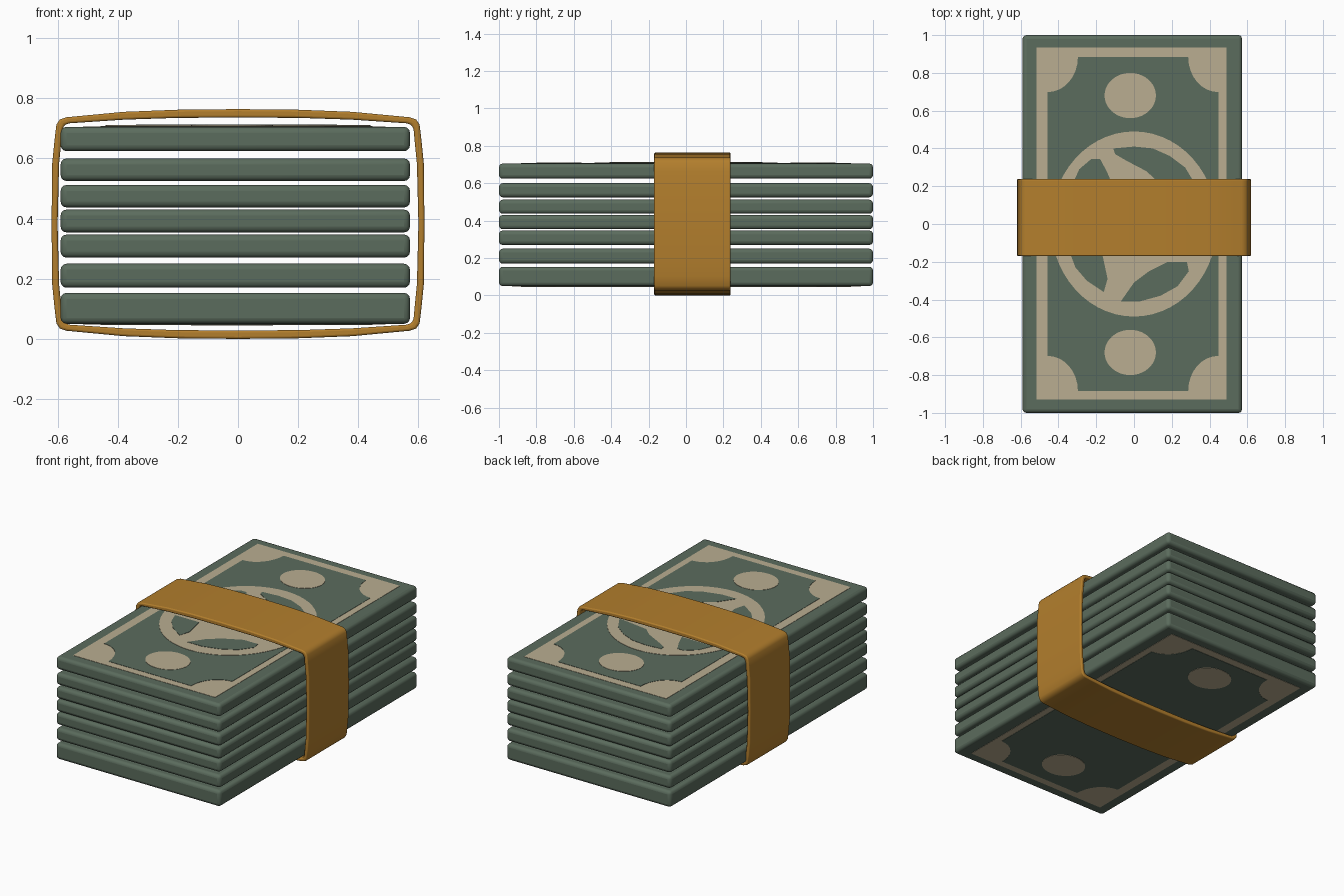
import bpy, bmesh
from math import sin, cos, pi, radians

cube = bpy.data.objects.get("Cube")
if cube:
    bpy.data.objects.remove(cube, do_unlink=True)


def material(name, rgb):
    m = bpy.data.materials.new(name)
    m.use_nodes = True
    m.diffuse_color = (*rgb, 1)
    m.node_tree.nodes["Principled BSDF"].inputs["Base Color"].default_value = (*rgb, 1)
    return m


green = material("muted green", (0.105, 0.15, 0.11))
tan = material("pale tan", (0.49, 0.42, 0.285))
amber = material("amber paper", (0.45, 0.21, 0.026))


def finish(name, bm, mat, bevel=0):
    bmesh.ops.recalc_face_normals(bm, faces=bm.faces)
    mesh = bpy.data.meshes.new(name)
    bm.to_mesh(mesh)
    bm.free()
    mesh.materials.append(mat)
    ob = bpy.data.objects.new(name, mesh)
    bpy.context.collection.objects.link(ob)
    if bevel:
        mod = ob.modifiers.new("rounded edges", 'BEVEL')
        mod.width, mod.segments = bevel, 3
        mod.limit_method, mod.angle_limit = 'ANGLE', radians(40)
        bpy.ops.object.select_all(action='DESELECT')
        ob.select_set(True)
        bpy.context.view_layer.objects.active = ob
        bpy.ops.object.shade_smooth_by_angle(angle=radians(40))
    return ob


def prism(name, points, z0, z1, mat, bevel=0):
    """Flat outline in x, y raised from z0 to z1."""
    bm = bmesh.new()
    face = bm.faces.new([bm.verts.new((x, y, z0)) for x, y in points])
    ext = bmesh.ops.extrude_face_region(bm, geom=[face])
    for v in ext["geom"]:
        if isinstance(v, bmesh.types.BMVert):
            v.co.z = z1
    return finish(name, bm, mat, bevel)


def rect(x0, x1, y0, y1):
    return [(x0, y0), (x1, y0), (x1, y1), (x0, y1)]


def ellipse(cx, cy, rx, ry, n=40):
    return [(cx + rx * cos(2 * pi * i / n), cy + ry * sin(2 * pi * i / n)) for i in range(n)]


def scooped(x0, x1, y0, y1, rx, ry, n=8):
    """Rectangle with a quarter ellipse bitten out of each corner."""
    pts = []
    for k, (cx, cy) in enumerate(rect(x0, x1, y0, y1)):
        for i in range(n + 1):
            a = pi / 2 * (k + 1 - i / n)
            pts.append((cx + rx * cos(a), cy + ry * sin(a)))
    return pts


# Stack of bundles, the lowest one thicker
layers = [(0.05, 0.153), (0.17, 0.25), (0.27, 0.347), (0.354, 0.43),
          (0.437, 0.512), (0.525, 0.6), (0.624, 0.705)]
for i, (low, high) in enumerate(layers):
    prism(f"note_bundle_{i + 1}", rect(-0.59, 0.572, -1, 1), low, high, green, 0.02)


# Printed border, panel and end discs on the top and bottom faces
STEP = 0.0018


def plate(name, points, z, side, level, mat):
    prism(name, points, z - side * 0.001, z + side * STEP * level, mat)


for label, z, side in (("top", 0.705, 1), ("bottom", 0.05, -1)):
    plate(label + "_border", rect(-0.515, 0.49, -0.93, 0.935), z, side, 1, tan)
    plate(label + "_panel", scooped(-0.457, 0.447, -0.883, 0.883, 0.16, 0.185), z, side, 2, green)
    for end, y in (("front", -0.68), ("back", 0.68)):
        plate(f"{label}_{end}_disc", ellipse(-0.02, y, 0.136, 0.12), z, side, 3, tan)

# Round emblem on the top with cut-out swirls
plate("emblem_disc", ellipse(0, 0, 0.44, 0.49, 56), 0.705, 1, 3, tan)
swirls = {
    "back_left": [(-0.33, 0.2), (-0.29, 0.29), (-0.225, 0.345), (-0.18, 0.345),
                  (-0.145, 0.28), (-0.11, 0.2)],
    "back_right": [(-0.11, 0.4), (0, 0.41), (0.1, 0.4), (0.19, 0.36), (0.27, 0.3),
                   (0.33, 0.2), (0.12, 0.23), (0.065, 0.28), (-0.04, 0.335), (-0.1, 0.37)],
    "front_left": [(-0.34, -0.15), (-0.31, -0.23), (-0.25, -0.3), (-0.16, -0.36),
                   (-0.14, -0.29), (-0.17, -0.15)],
    "front_right": [(-0.07, -0.41), (0.03, -0.41), (0.14, -0.38), (0.23, -0.33), (0.29, -0.25),
                    (0.28, -0.2), (0.18, -0.2), (0.08, -0.25), (0, -0.31)],
}
for label, pts in swirls.items():
    plate("emblem_swirl_" + label, pts, 0.705, 1, 4, green)


# Paper band: quarter section mirrored into a closed loop, then swept along y
def full_loop(q):
    top = q + [(x, -z) for x, z in reversed(q[:-1])]
    return top + [(-x, z) for x, z in reversed(top[1:-1])]


outer = full_loop([(0, 0.382), (0.2, 0.38), (0.38, 0.373), (0.57, 0.355), (0.592, 0.348),
                   (0.604, 0.33), (0.61, 0.28), (0.618, 0.2), (0.62, 0)])
inner = full_loop([(0, 0.354), (0.2, 0.353), (0.38, 0.347), (0.56, 0.335), (0.576, 0.33),
                   (0.584, 0.315), (0.588, 0.27), (0.595, 0.2), (0.6, 0)])
bm = bmesh.new()
rings = [[bm.verts.new((x, y, z + 0.382)) for x, z in loop]
         for loop, y in ((outer, -0.17), (outer, 0.238), (inner, 0.238), (inner, -0.17))]
count = len(outer)
for r in range(4):
    a, b = rings[r], rings[(r + 1) % 4]
    for i in range(count):
        j = (i + 1) % count
        bm.faces.new((a[i], a[j], b[j], b[i]))
finish("paper_band", bm, amber, 0.007)
